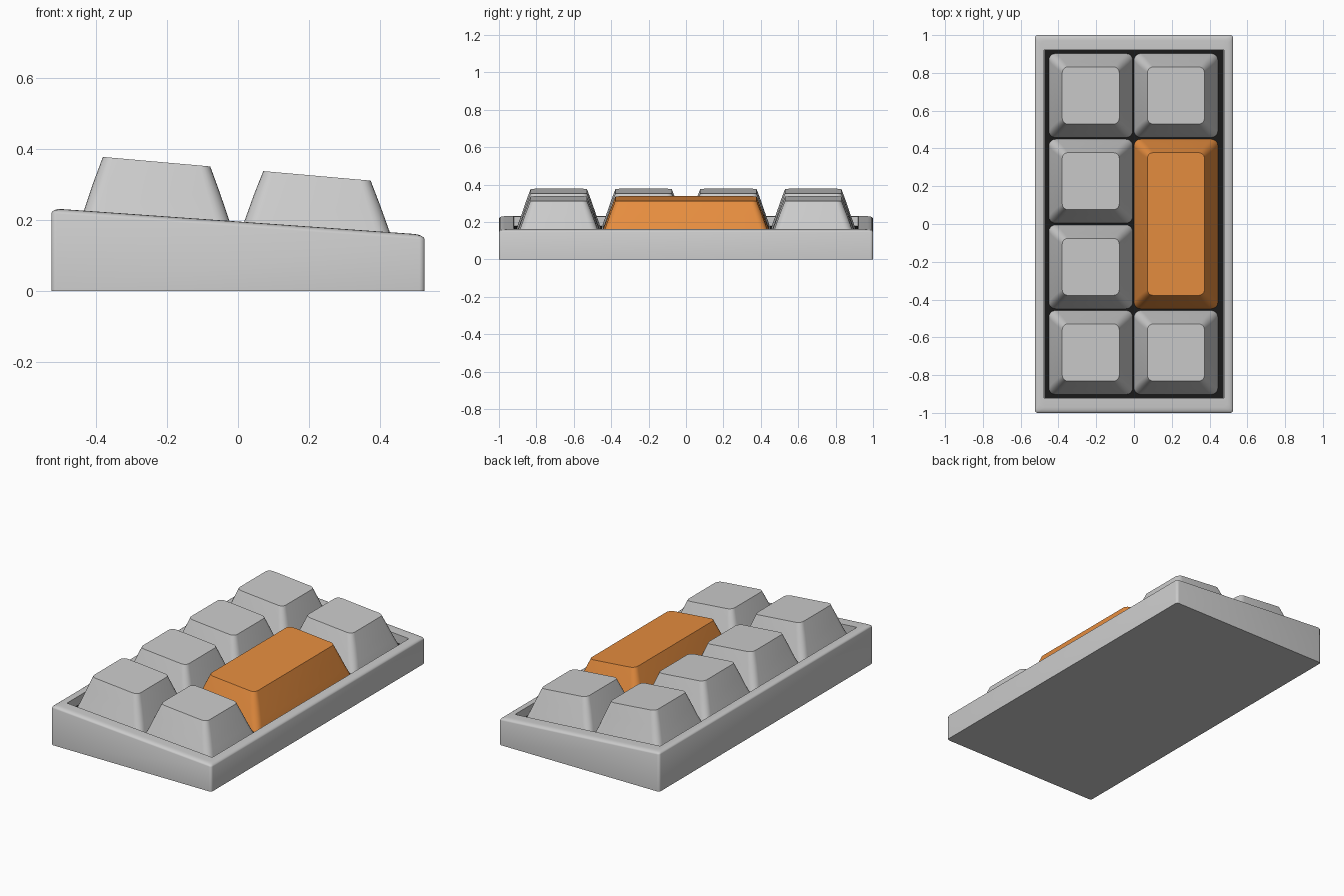
import bpy, bmesh
from math import cos, sin, pi, radians

if "Cube" in bpy.data.objects:
    bpy.data.objects.remove(bpy.data.objects["Cube"])

TILT = -0.0705      # slope of the case top along x
KEY_TILT = -0.0885  # slope of the key tops along x


def material(name, color):
    m = bpy.data.materials.new(name)
    m.diffuse_color = color
    m.use_nodes = True
    m.node_tree.nodes["Principled BSDF"].inputs["Base Color"].default_value = m.diffuse_color
    return m


def rounded_rect(hx, hy, r, n=5):
    pts = []
    for q, (sx, sy) in enumerate([(1, 1), (-1, 1), (-1, -1), (1, -1)]):
        for i in range(n + 1):
            a = (q + i / n) * pi / 2
            pts.append((sx * (hx - r) + r * cos(a), sy * (hy - r) + r * sin(a)))
    return pts


def loft(name, rings, cx=0, cy=0, mat=None):
    """Skin rounded rectangles (half x, half y, radius, height, slope) and cap both ends."""
    bm = bmesh.new()
    loops = []
    for hx, hy, r, h, slope in rings:
        loops.append([bm.verts.new((cx + x, cy + y, h + slope * (cx + x)))
                      for x, y in rounded_rect(hx, hy, r)])
    for a, b in zip(loops, loops[1:]):
        n = len(a)
        for i in range(n):
            j = (i + 1) % n
            bm.faces.new((a[i], a[j], b[j], b[i]))
    bm.faces.new(loops[0][::-1])
    bm.faces.new(loops[-1])
    me = bpy.data.meshes.new(name)
    bm.to_mesh(me)
    bm.free()
    ob = bpy.data.objects.new(name, me)
    bpy.context.collection.objects.link(ob)
    if mat:
        me.materials.append(mat)
    bpy.ops.object.select_all(action='DESELECT')
    ob.select_set(True)
    bpy.context.view_layer.objects.active = ob
    bpy.ops.object.shade_smooth_by_angle(angle=radians(35))
    return ob


orange = material("orange", (0.8, 0.27, 0.05, 1))
dark = material("dark", (0.01, 0.01, 0.01, 1))

# Wedge case: outer wall, softened top edge, flat rim, recess
case = [(0.525, 1.0, 0.015, 0, 0), (0.525, 1.0, 0.015, 0.182, TILT)]
for i in range(1, 5):
    a = i / 4 * pi / 2
    inset = 0.03 * (1 - cos(a))
    case.append((0.525 - inset, 1.0 - inset, 0.015 + inset / 3,
                 0.182 + 0.014 * sin(a), TILT))
case += [(0.476, 0.921, 0.003, 0.196, TILT), (0.476, 0.921, 0.003, 0.135, TILT)]
loft("case", case)

# Dark plate at the bottom of the recess
loft("switch_plate", [(0.475, 0.92, 0.003, 0.13, TILT),
                      (0.475, 0.92, 0.003, 0.145, TILT)], mat=dark)


# Tapered keycaps
def keycap(name, cx, cy, extra=0, mat=None):
    rings = [(0.222, 0.222 + extra, 0.035, 0.146, TILT),
             (0.216, 0.216 + extra, 0.038, 0.166, TILT),
             (0.203, 0.203 + extra, 0.040, 0.201, TILT),
             (0.178, 0.178 + extra, 0.037, 0.273, -0.08),
             (0.151, 0.151 + extra, 0.030, 0.344, KEY_TILT)]
    loft(name, rings, cx, cy, mat)


PITCH = 0.4535
for row in range(4):
    y = (row - 1.5) * PITCH
    keycap(f"key_left_{row + 1}", -0.229, y)
    if row in (0, 3):
        keycap(f"key_right_{row + 1}", 0.222, y)
keycap("wide_key", 0.222, 0, PITCH / 2, orange)
